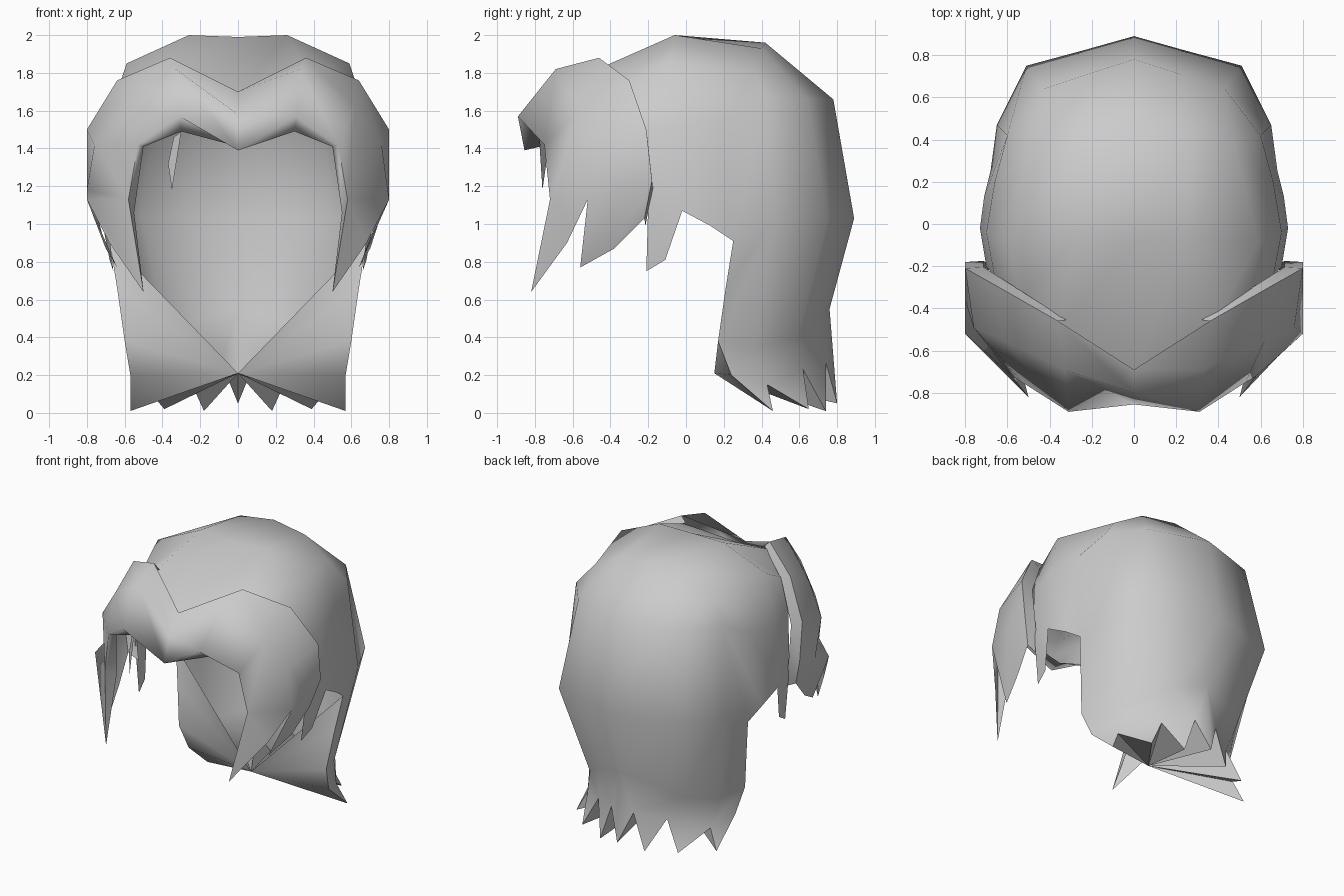
import bpy
import bmesh
import math

if "Cube" in bpy.data.objects:
    bpy.data.objects.remove(bpy.data.objects["Cube"])

hair = bpy.data.materials.new("hair_grey")
hair.diffuse_color = (0.6, 0.6, 0.6, 1)
hair.use_nodes = True
hair.node_tree.nodes["Principled BSDF"].inputs["Base Color"].default_value = hair.diffuse_color


def build(name, faces, mirror=True, angle=110):
    """Weld polygons given as point tuples; add the mirrored half if asked."""
    verts, index, polys = [], {}, []

    def vid(p):
        key = tuple(round(c, 4) + 0.0 for c in p)
        if key not in index:
            index[key] = len(verts)
            verts.append(key)
        return index[key]

    for f in faces:
        polys.append([vid(p) for p in f])
        if mirror:
            polys.append([vid((-p[0], p[1], p[2])) for p in reversed(f)])
    me = bpy.data.meshes.new(name)
    me.from_pydata(verts, [], polys)
    me.validate()
    bm = bmesh.new()
    bm.from_mesh(me)
    bmesh.ops.recalc_face_normals(bm, faces=bm.faces[:])
    bm.to_mesh(me)
    bm.free()
    me.materials.append(hair)
    ob = bpy.data.objects.new(name, me)
    bpy.context.collection.objects.link(ob)
    bpy.ops.object.select_all(action='DESELECT')
    ob.select_set(True)
    bpy.context.view_layer.objects.active = ob
    bpy.ops.object.shade_smooth_by_angle(angle=math.radians(angle))
    return ob


def loft(a, b):
    """Quads between two point rows."""
    return [(a[i], a[i + 1], b[i + 1], b[i]) for i in range(len(a) - 1)]


# Back hair: front-to-back lines from the parting out to the side edge
centre = [(0, -.70, 1.665), (0, -.08, 1.99), (0, .42, 1.96), (0, .78, 1.66),
          (0, .89, 1.03), (0, .76, .55), (0, .80, .05)]
inner = [(.36, -.49, 1.81), (.26, -.06, 2.0), (.26, .40, 1.93), (.22, .71, 1.66),
         (.25, .82, 1.03), (.21, .70, .50), (.09, .74, .27)]
outer = [(.55, -.36, 1.70), (.59, -.09, 1.85), (.48, .36, 1.81), (.43, .64, 1.66),
         (.51, .75, 1.03), (.37, .59, .40), (.28, .62, .23)]
flank = [(.66, -.25, 1.5), (.70, -.04, 1.52), (.66, .20, 1.55), (.60, .42, 1.66),
         (.65, .47, 1.03), (.53, .36, .35), (.50, .43, .15)]
edge = [(.70, -.2, 1.12), (.73, -.02, 1.07), (.71, .13, .99), (.68, .25, .91),
        (.64, .21, .66), (.60, .17, .38), (.57, .24, .2)]
lines = [centre, inner, outer, flank, edge]
faces = []
for a, b in zip(lines, lines[1:]):
    faces += loft(a, b)
# Side corner, split so that it stays convex
corner = faces.pop(-3)
faces += [(corner[0], corner[1], corner[3]), (corner[1], corner[2], corner[3])]

# Hanging tips between the notches, and the underside fan to the nape
nape = (0, .15, .21)
tips = [(.18, .74, .01), (.39, .65, .02), (.57, .46, .01)]
faces.append((centre[6], inner[6], nape))
for a, t, b in zip(lines[1:], tips, lines[2:]):
    faces += [(a[6], b[6], t), (a[6], t, nape), (t, b[6], nape)]
# Neck flap
for i in range(3, 6):
    faces.append((edge[i], edge[i + 1], nape))
# Sideburn
faces.append((edge[0], edge[1], (.68, -.11, .81), (.66, -.21, .75)))
build("back_hair", faces, angle=70)

# Fringe: outer shell columns from centre to side (back, middle, front)
cols = [[(0, -.69, 1.70), (0, -.80, 1.58), (0, -.855, 1.39)],
        [(.36, -.46, 1.88), (.33, -.69, 1.82), (.31, -.89, 1.57)],
        [(.64, -.30, 1.76), (.62, -.55, 1.62), (.53, -.75, 1.42)],
        [(.80, -.21, 1.50), (.76, -.49, 1.42), (.58, -.72, 1.13)],
        [(.80, -.18, 1.23), (.80, -.36, 1.18), (.80, -.52, 1.13)]]
fringe = []
for a, b in zip(cols, cols[1:]):
    fringe += loft(a, b)
# Side spikes
low, rear = (.70, -.38, .87), (.74, -.22, 1.03)
c3, c4 = cols[3], cols[4]
fringe += [(c3[2], (.50, -.82, .64), (.68, -.63, .9), c4[2]),
           (c4[1], c4[2], (.64, -.56, .77), low),
           (c4[0], c4[1], low, rear)]
# Underside lip of the front edge
lip = [(0, -.77, 1.41), (.30, -.78, 1.49), (.50, -.70, 1.41), (.55, -.63, 1.06)]
fringe += loft([c[2] for c in cols[:4]], lip)
fringe.append((c3[2], lip[3], (.50, -.82, .64)))
build("fringe", fringe)

# Rear lip of the fringe, folding in to the scalp
back = [c[0] for c in cols[1:]] + [rear]
build("fringe_rear_lip", loft(back, [(p[0] * .89, p[1] + .005, p[2] - .04) for p in back]))

# Loose strand on one side
build("loose_strand", [((-.30, -.78, 1.49), (-.34, -.75, 1.46), (-.37, -.74, 1.32)),
                       ((-.30, -.78, 1.49), (-.37, -.74, 1.32), (-.35, -.76, 1.18))],
      mirror=False)
